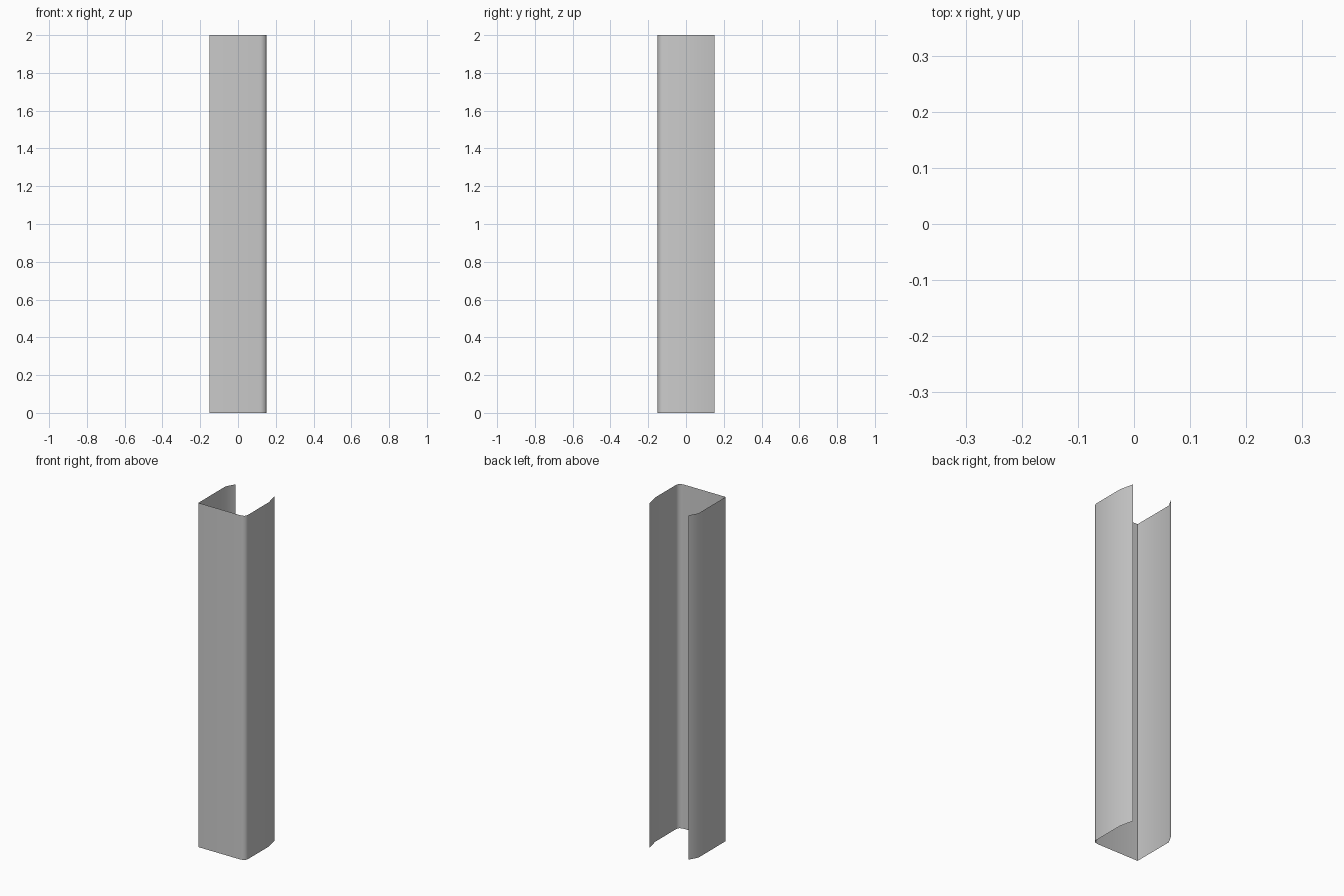
import bpy, bmesh, math

if "Cube" in bpy.data.objects:
    bpy.data.objects.remove(bpy.data.objects["Cube"])

HEIGHT = 2.0
# Open cross-section: back-left lip, sharp front-left corner,
# rounded front-right corner, back-right lip
profile = [(-0.122, 0.15), (-0.15, 0.10), (-0.15, -0.15), (0.12, -0.15),
           (0.142, -0.144), (0.15, -0.125), (0.15, 0.068), (0.131, 0.15)]

# Thin sheet channel: the profile swept straight up, no end caps
bm = bmesh.new()
verts = [bm.verts.new((x, y, 0)) for x, y in profile]
edges = [bm.edges.new(pair) for pair in zip(verts, verts[1:])]
swept = bmesh.ops.extrude_edge_only(bm, edges=edges)["geom"]
bmesh.ops.translate(bm, vec=(0, 0, HEIGHT),
                    verts=[g for g in swept if isinstance(g, bmesh.types.BMVert)])

# Face the sheet outwards
bm.normal_update()
for f in bm.faces:
    if f.normal.dot(f.calc_center_median() * 1) < 0 and abs(f.normal.z) < 0.5:
        f.normal_flip()

mesh = bpy.data.meshes.new("corner_channel")
bm.to_mesh(mesh)
bm.free()
channel = bpy.data.objects.new("corner_channel", mesh)
bpy.context.collection.objects.link(channel)

# Smooth bends, sharp front-left corner
bpy.context.view_layer.objects.active = channel
channel.select_set(True)
bpy.ops.object.shade_smooth_by_angle(angle=math.radians(60))
